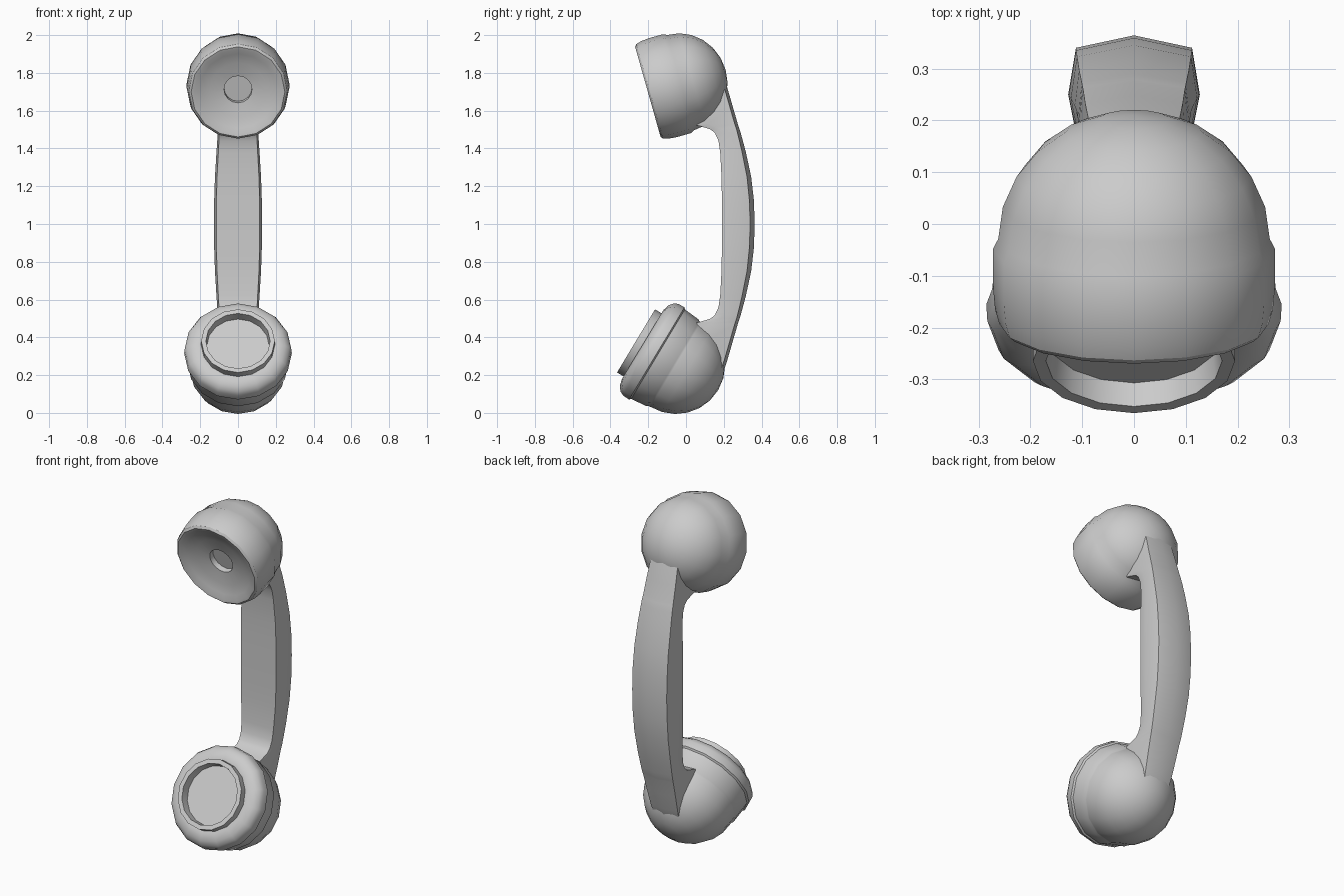
import bpy, bmesh, math
from mathutils import Vector

if "Cube" in bpy.data.objects:
    bpy.data.objects.remove(bpy.data.objects["Cube"])

SIDES = 16


def finish(name, bm, angle=32):
    bmesh.ops.recalc_face_normals(bm, faces=bm.faces)
    me = bpy.data.meshes.new(name)
    bm.to_mesh(me)
    bm.free()
    ob = bpy.data.objects.new(name, me)
    bpy.context.collection.objects.link(ob)
    bpy.ops.object.select_all(action='DESELECT')
    ob.select_set(True)
    bpy.context.view_layer.objects.active = ob
    bpy.ops.object.shade_smooth_by_angle(angle=math.radians(angle))
    return ob


def lathe(name, profile, origin, tilt):
    """Revolve (radius, depth) points about an axis in the y-z plane; depth runs backwards."""
    t = math.radians(tilt)
    axis = Vector((0, math.cos(t), math.sin(t)))
    up = Vector((0, -math.sin(t), math.cos(t)))
    side = Vector((1, 0, 0))
    bm = bmesh.new()
    rings = []
    for r, d in profile:
        c = Vector(origin) + axis * d
        if r == 0:
            rings.append([bm.verts.new(c)] * SIDES)
        else:
            rings.append([bm.verts.new(c + (up * math.cos(a) + side * math.sin(a)) * r)
                          for a in (i * math.tau / SIDES for i in range(SIDES))])
    for a, b in zip(rings, rings[1:]):
        for i in range(SIDES):
            j = (i + 1) % SIDES
            bm.faces.new(dict.fromkeys((a[i], a[j], b[j], b[i])))
    return finish(name, bm)


def dome(radius, start, depth, steps=6):
    pts = [(radius * math.cos(k * math.pi / 2 / steps), start + depth * math.sin(k * math.pi / 2 / steps))
           for k in range(steps)]
    return pts + [(0, start + depth)]


# Earpiece: dished face with a small centre hole, rounded lip, domed back
ear = [(0, .078), (.074, .078), (.074, .046), (.15, .032), (.205, .015), (.232, .002),
       (.248, -.002), (.26, .008), (.268, .036), (.272, .08), (.272, .158)]
lathe("earpiece", ear + dome(.262, .178, .248), (0, -.20, 1.70), 15.8)

# Mouthpiece: raised ring with flat recess, rounded cap, collar, domed back
mouth = [(0, .05), (.165, .05), (.17, 0), (.195, 0), (.195, .042), (.215, .040), (.25, .050),
         (.272, .068), (.283, .09), (.285, .128), (.276, .136), (.268, .225), (.261, .235)]
lathe("mouthpiece", mouth + dome(.26, .245, .262), (0, -.2645, .381), -31)

# Handle: stations by distance from mid height
# (distance, inner y, inner half width, mid half width, edge half width, edge y, ridge y)
half = [(0, .190, .115, .127, .112, .340, .364),
        (.13, .190, .114, .126, .112, .335, .359),
        (.25, .188, .111, .122, .110, .323, .345),
        (.38, .181, .104, .114, .106, .297, .317),
        (.44, .172, .101, .110, .103, .283, .301),
        (.48, .154, .100, .108, .101, .273, .290),
        (.50, .132, .100, .107, .100, .268, .284),
        (.515, .085, .100, .106, .099, .263, .279),
        (.53, .03, .100, .106, .098, .258, .274),
        (.62, .02, .098, .102, .094, .232, .248),
        (.72, .02, .092, .095, .088, .203, .219),
        (.80, .02, .085, .088, .080, .175, .192),
        (.86, .02, .075, .078, .070, .135, .150)]
stations = [(1 - s[0],) + s[1:] for s in reversed(half)] + [(1 + s[0],) + s[1:] for s in half[1:]]
bm = bmesh.new()
rings = []
for z, yi, wi, wm, wo, yo, yr in stations:
    ym = yi + (yo - yi) * .4
    right = [(wi, yi), (wm, ym), (wo, yo)]
    outline = right + [(0, yr)] + [(-x, y) for x, y in reversed(right)]
    rings.append([bm.verts.new((x, y, z)) for x, y in outline])
n = len(rings[0])
for a, b in zip(rings, rings[1:]):
    for i in range(n):
        j = (i + 1) % n
        bm.faces.new((a[i], a[j], b[j], b[i]))
bm.faces.new(rings[0])
bm.faces.new(rings[-1])
finish("handle", bm, 40)
